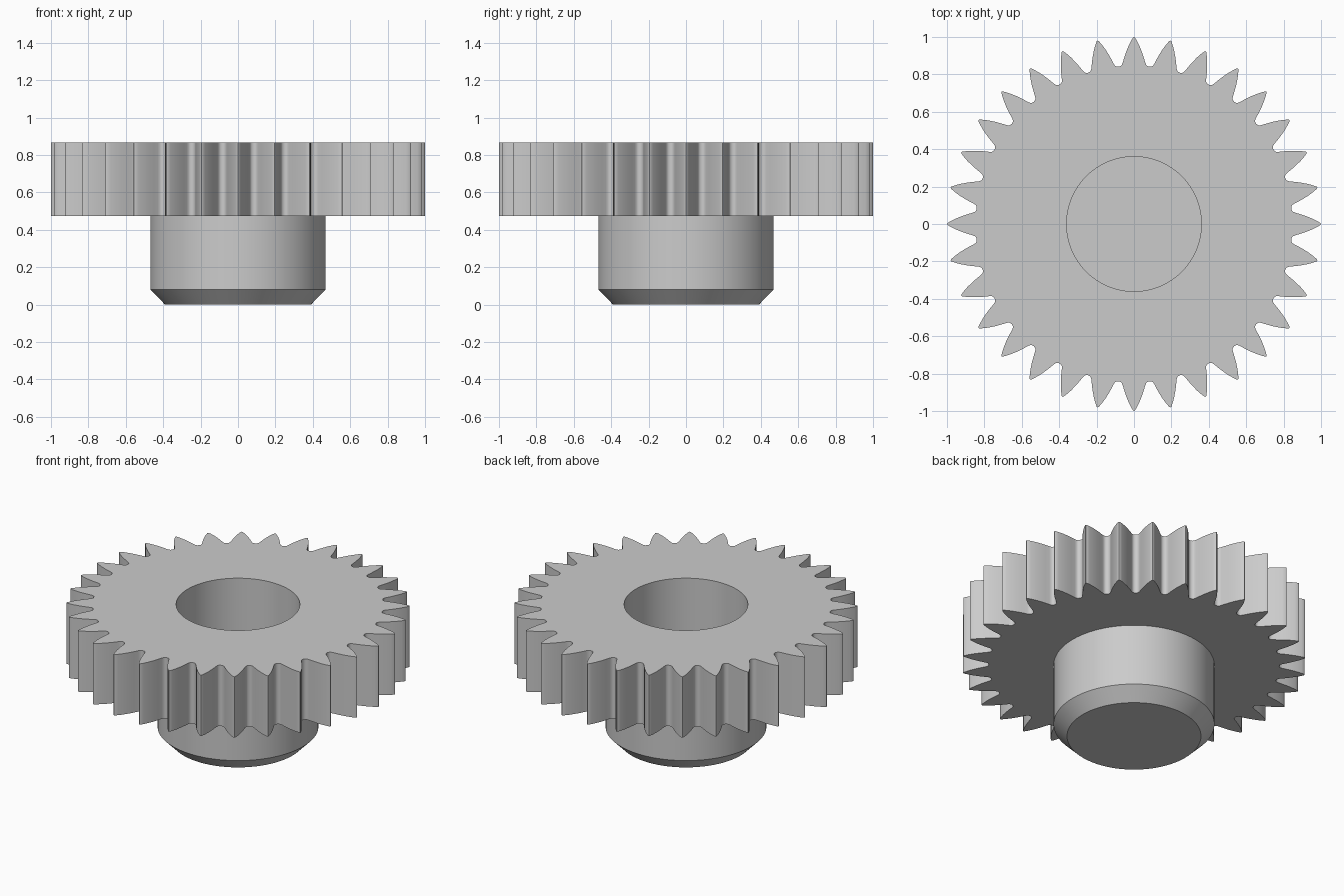
import bpy, bmesh
from math import sin, cos, radians

cube = bpy.data.objects.get("Cube")
if cube:
    bpy.data.objects.remove(cube, do_unlink=True)

TEETH = 32
PITCH = 360 / TEETH

# Half a tooth, from tip to valley: (degrees from tip, radius)
half = [(0, 1.0), (0.3, 0.997), (0.9, 0.98), (1.75, 0.953), (2.6, 0.922),
        (3.4, 0.89), (4.0, 0.865), (4.4, 0.853), (4.9, 0.847), (PITCH / 2, 0.845)]
tooth = half + [(PITCH - a, r) for a, r in half[-2:0:-1]]
outline = [(radians(90 - i * PITCH - a), r) for i in range(TEETH) for a, r in tooth]

# Heights and radii
TOP, UNDER, CHAMFER, FLOOR = 0.866, 0.475, 0.08, 0.08
BORE, HUB, FOOT = 0.36, 0.468, 0.39

bm = bmesh.new()


def ring(z, radius=None):
    """Loop of vertices: a circle, or the toothed outline if no radius is given."""
    return [bm.verts.new(((radius or r) * cos(a), (radius or r) * sin(a), z))
            for a, r in outline]


# Blind bore, toothed wheel, hub and chamfered foot as one closed skin
rings = [ring(FLOOR, BORE), ring(TOP, BORE), ring(TOP), ring(UNDER),
         ring(UNDER, HUB), ring(CHAMFER, HUB), ring(0, FOOT)]
for upper, lower in zip(rings, rings[1:]):
    for i in range(len(outline)):
        j = (i + 1) % len(outline)
        bm.faces.new((upper[i], upper[j], lower[j], lower[i]))
bm.faces.new(rings[0])
bm.faces.new(rings[-1])
bmesh.ops.recalc_face_normals(bm, faces=bm.faces)

mesh = bpy.data.meshes.new("gear_with_hub")
bm.to_mesh(mesh)
bm.free()
gear = bpy.data.objects.new("gear_with_hub", mesh)
bpy.context.collection.objects.link(gear)

# Plain grey metal
grey = bpy.data.materials.new("plain_grey")
grey.use_nodes = True
colour = (0.6, 0.6, 0.6, 1)
grey.diffuse_color = colour
grey.node_tree.nodes["Principled BSDF"].inputs["Base Color"].default_value = colour
mesh.materials.append(grey)

# Smooth curved walls, crisp rims
bpy.ops.object.select_all(action="DESELECT")
gear.select_set(True)
bpy.context.view_layer.objects.active = gear
bpy.ops.object.shade_smooth_by_angle(angle=radians(30))
